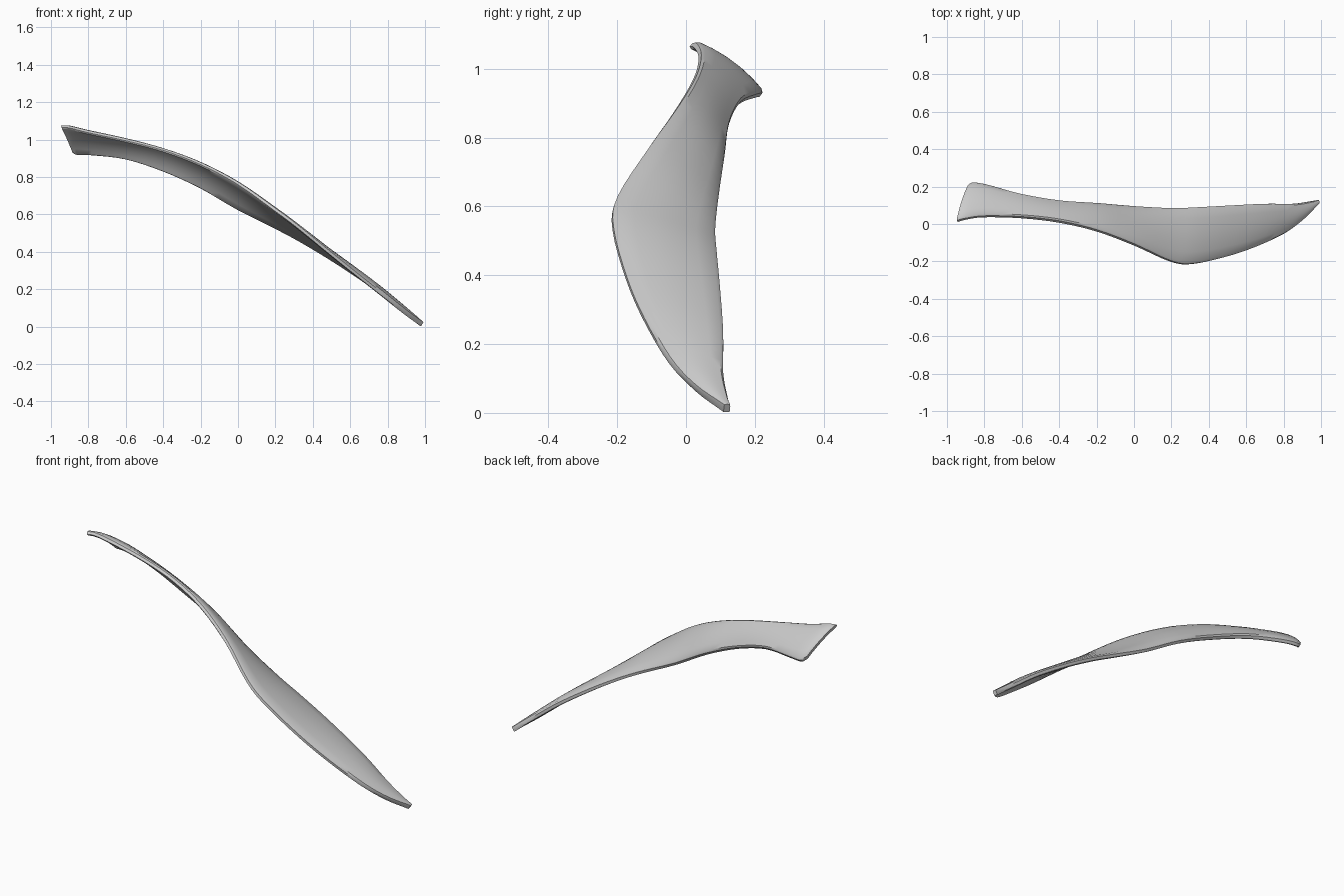
import bpy
import bmesh
from mathutils import Vector

default_cube = bpy.data.objects.get("Cube")
if default_cube:
    bpy.data.objects.remove(default_cube, do_unlink=True)

# Matching points on the front rim and the back rim, from the wide end to the tip
FRONT_RIM = [
    (-.945, .015, 1.07), (-.9, .027, 1.068), (-.8, .04, 1.043), (-.6, .035, 1),
    (-.4, .012, .948), (-.2, -.035, .873), (0, -.11, .767), (.2, -.2, .625),
    (.32, -.212, .535), (.5, -.172, .388), (.65, -.12, .268), (.8, -.05, .15),
    (.9, .025, .072), (.985, .11, .013),
]
BACK_RIM = [
    (-.885, .2, .935), (-.862, .218, .925), (-.78, .205, .922), (-.6, .155, .9),
    (-.4, .12, .835), (-.2, .108, .745), (0, .092, .63), (.2, .083, .53),
    (.33, .088, .462), (.5, .098, .362), (.7, .108, .23), (.85, .108, .115),
    (.94, .12, .045), (.982, .128, .013),
]
HALF_THICKNESS = .013
CAMBER = .016
STEPS = 4
# Position across the blade and relative thickness there (bevelled rims)
SECTION = [(0, .55), (.04, 1), (.2, 1), (.4, 1), (.6, 1), (.8, 1), (.96, 1), (1, .55)]


def smooth_path(points):
    """Catmull-Rom curve through all the points."""
    pts = [Vector(p) for p in points]
    pts = [2 * pts[0] - pts[1]] + pts + [2 * pts[-1] - pts[-2]]
    path = []
    for a, b, c, d in zip(pts, pts[1:], pts[2:], pts[3:]):
        for step in range(STEPS):
            t = step / STEPS
            path.append(b + .5 * t * (c - a + t * (2 * a - 5 * b + 4 * c - d
                                                   + t * (3 * (b - c) + d - a))))
    path.append(pts[-2])
    return path


def section_ring(front, back, tangent):
    """Closed cross-section: upper side front to back, lower side back to front."""
    chord = back - front
    normal = tangent.cross(chord).normalized()
    bulge = min(CAMBER, chord.length * .08)
    upper, lower = [], []
    for u, thickness in SECTION:
        middle = front + chord * u + normal * bulge * 4 * u * (1 - u)
        offset = normal * HALF_THICKNESS * thickness
        upper.append(middle + offset)
        lower.append(middle - offset)
    return upper + lower[::-1]


# Curved blade lofted between the two rims
front_path = smooth_path(FRONT_RIM)
back_path = smooth_path(BACK_RIM)
centres = [(f + b) / 2 for f, b in zip(front_path, back_path)]
last = len(centres) - 1

bm = bmesh.new()
rings = []
for i, (front, back) in enumerate(zip(front_path, back_path)):
    tangent = centres[min(i + 1, last)] - centres[max(i - 1, 0)]
    rings.append([bm.verts.new(p) for p in section_ring(front, back, tangent)])

for ring, following in zip(rings, rings[1:]):
    count = len(ring)
    for k in range(count):
        j = (k + 1) % count
        bm.faces.new((ring[k], ring[j], following[j], following[k]))

# End caps as strips between the upper and lower sides
for ring in (rings[0], rings[-1]):
    for k in range(len(SECTION) - 1):
        bm.faces.new((ring[k], ring[k + 1], ring[-k - 2], ring[-k - 1]))
bmesh.ops.recalc_face_normals(bm, faces=bm.faces)

mesh = bpy.data.meshes.new("curved_blade")
bm.to_mesh(mesh)
bm.free()
blade = bpy.data.objects.new("curved_blade", mesh)
bpy.context.collection.objects.link(blade)

# Plain grey finish
grey = bpy.data.materials.new("plain_grey")
grey.use_nodes = True
colour = (.6, .6, .6, 1)
grey.diffuse_color = colour
grey.node_tree.nodes["Principled BSDF"].inputs["Base Color"].default_value = colour
mesh.materials.append(grey)

bpy.ops.object.select_all(action="DESELECT")
blade.select_set(True)
bpy.context.view_layer.objects.active = blade
bpy.ops.object.shade_smooth_by_angle(angle=.6)
